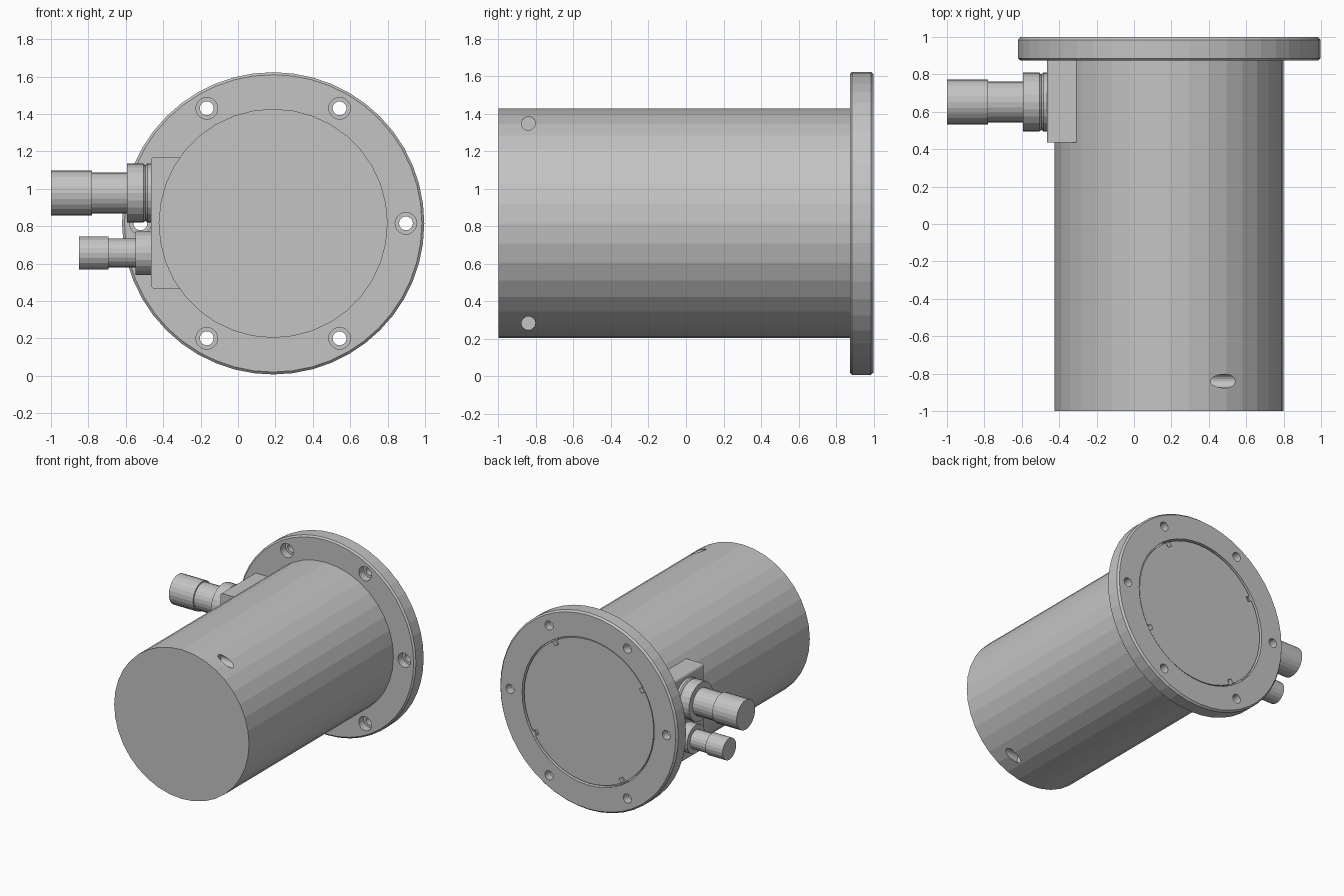
import bpy, bmesh, math
from mathutils import Matrix, Vector

if "Cube" in bpy.data.objects:
    bpy.data.objects.remove(bpy.data.objects["Cube"], do_unlink=True)

grey = bpy.data.materials.new("machined_grey")
grey.use_nodes = True
colour = (0.55, 0.55, 0.55, 1)
grey.diffuse_color = colour
grey.node_tree.nodes["Principled BSDF"].inputs["Base Color"].default_value = colour

CX, CZ = 0.188, 0.815          # main axis of the housing
FRAMES = {"X": (Vector((1, 0, 0)), Vector((0, 1, 0)), Vector((0, 0, 1))),
          "Y": (Vector((0, 1, 0)), Vector((0, 0, 1)), Vector((1, 0, 0)))}


def finish(name, bm):
    bmesh.ops.recalc_face_normals(bm, faces=bm.faces)
    mesh = bpy.data.meshes.new(name)
    bm.to_mesh(mesh)
    bm.free()
    mesh.materials.append(grey)
    obj = bpy.data.objects.new(name, mesh)
    bpy.context.collection.objects.link(obj)
    return obj


def turned(name, profile, centre, axis="Y", sides=36):
    """Capped solid of revolution from (position, radius) pairs."""
    bm = bmesh.new()
    along, u, v = FRAMES[axis]
    rings = []
    for pos, rad in profile:
        ring = []
        for i in range(sides):
            a = math.tau * i / sides
            p = Vector(centre) + along * pos + (u * math.cos(a) + v * math.sin(a)) * rad
            ring.append(bm.verts.new(p))
        rings.append(ring)
    for r0, r1 in zip(rings, rings[1:]):
        for i in range(sides):
            j = (i + 1) % sides
            bm.faces.new((r0[i], r0[j], r1[j], r1[i]))
    bm.faces.new(rings[0])
    bm.faces.new(rings[-1])
    return finish(name, bm)


def box(name, lo, hi, turn=None):
    bm = bmesh.new()
    bmesh.ops.create_cube(bm, size=1)
    lo, hi = Vector(lo), Vector(hi)
    for v in bm.verts:
        v.co = (lo + hi) / 2 + v.co * (hi - lo)
    if turn:
        bm.transform(turn)
    return finish(name, bm)


def cut(target, cutters):
    """Subtract the cutters and remove them."""
    bpy.context.view_layer.objects.active = target
    for c in cutters:
        c.hide_render = True
        mod = target.modifiers.new("cut", "BOOLEAN")
        mod.operation = "DIFFERENCE"
        mod.solver = "EXACT"
        mod.object = c
        bpy.ops.object.modifier_apply(modifier=mod.name)
        bpy.data.objects.remove(c, do_unlink=True)


# Cylindrical housing with two blind side holes
body = turned("housing", [(-1, 0.612), (0.88, 0.612)], (CX, 0, CZ))
cut(body, [turned("hole_cutter", [(0.41, 0.037), (0.9, 0.037)],
                  (0, -0.84, CZ + s * 0.533), "X", 20) for s in (1, -1)])

# Flange with chamfered rims and a grooved, slightly recessed back cover
flange = turned("flange", [(0.873, 0.795), (0.885, 0.808), (0.985, 0.808), (1, 0.795),
                           (1, 0.6), (0.965, 0.6), (0.965, 0.588), (0.99, 0.588)],
                (CX, 0, CZ), sides=48)
cutters = []
for k in range(6):
    a = k * math.pi / 3
    spot = (CX + 0.71 * math.cos(a), 0, CZ + 0.71 * math.sin(a))
    cutters.append(turned("bolt_hole_cutter", [(0.8, 0.058), (0.935, 0.058),
                                               (0.935, 0.037), (1.1, 0.037)], spot, sides=20))
# Four small notches at the rim of the cover
for k in range(4):
    turn = Matrix.Translation((CX, 0, CZ)) @ Matrix.Rotation(math.radians(32 + 90 * k), 4, "Y")
    cutters.append(box("notch_cutter", (0.55, 0.955, -0.02), (0.595, 1.1, 0.02), turn))
cut(flange, cutters)

# Connector block, its outer upright edges along y rounded
block = box("connector_block", (-0.465, 0.435, 0.465), (-0.2, 0.88, 1.17))
bm = bmesh.new()
bm.from_mesh(block.data)
edges = [e for e in bm.edges if all(v.co.x < -0.4 for v in e.verts)
         and abs(e.verts[0].co.y - e.verts[1].co.y) > 0.1]
bmesh.ops.bevel(bm, geom=edges, offset=0.02, segments=3, affect="EDGES", profile=0.5)
bm.to_mesh(block.data)
bm.free()

# Stepped cable connectors on the model's right side
turned("large_connector", [(-1, 0.121), (-0.78, 0.121), (-0.78, 0.11), (-0.593, 0.11),
                           (-0.593, 0.157), (-0.505, 0.157), (-0.495, 0.148),
                           (-0.485, 0.157), (-0.45, 0.157)], (0, 0.652, 0.977), "X", 24)
turned("small_connector", [(-0.85, 0.088), (-0.693, 0.088), (-0.693, 0.077), (-0.547, 0.077),
                           (-0.547, 0.116), (-0.45, 0.116)], (0, 0.652, 0.656), "X", 20)
